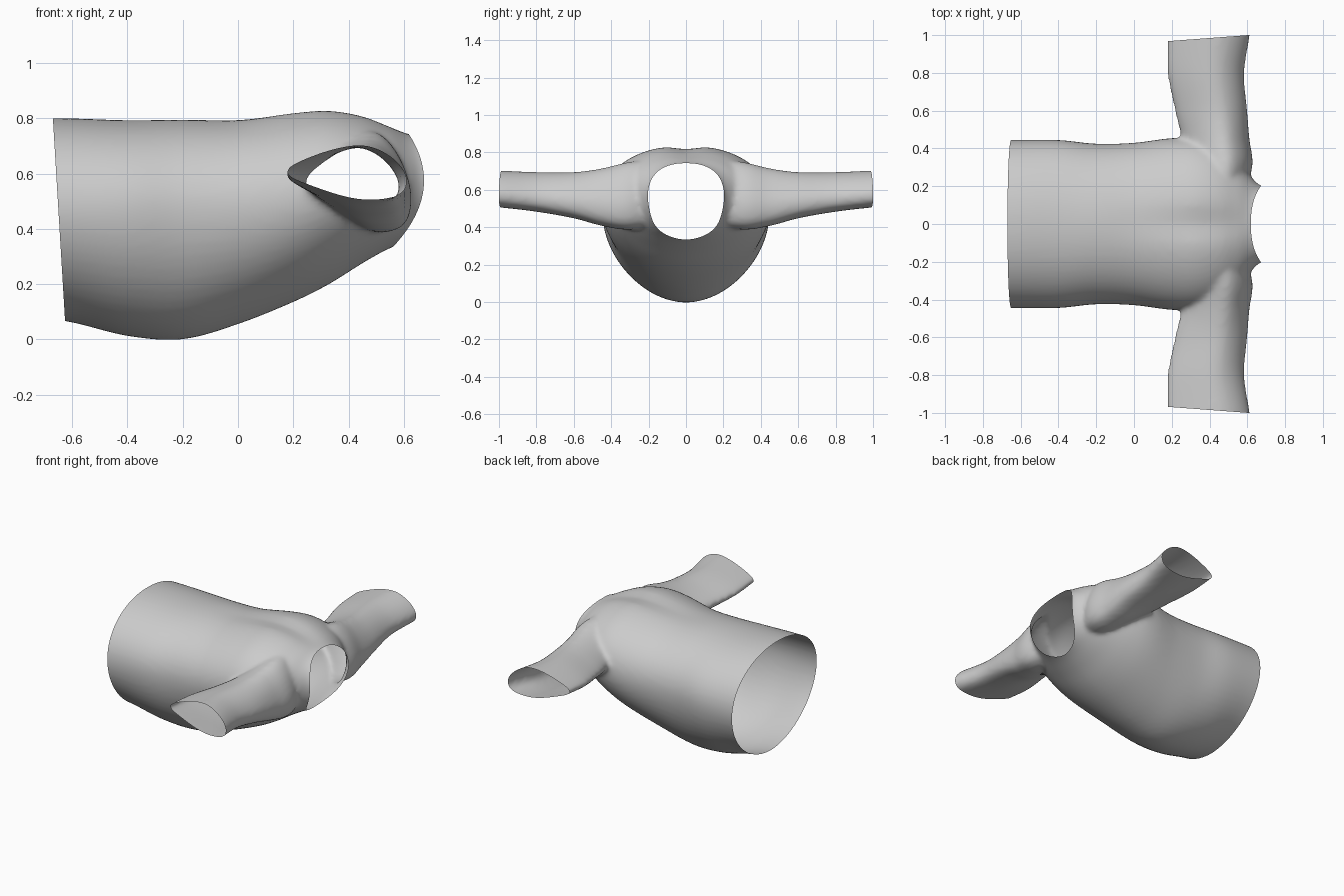
import bpy, bmesh, math

if "Cube" in bpy.data.objects:
    bpy.data.objects.remove(bpy.data.objects["Cube"])


def catmull(rows, steps, closed=False):
    """Smoothly resample a list of equal-length tuples."""
    n, out = len(rows), []
    for i in range(n if closed else n - 1):
        idx = [(i + k) % n if closed else min(max(i + k, 0), n - 1) for k in (-1, 0, 1, 2)]
        a, b, c, d = (rows[k] for k in idx)
        for s in range(steps):
            t = s / steps
            out.append(tuple(
                0.5 * (2 * q + (r - p) * t + (2 * p - 5 * q + 4 * r - w) * t * t
                       + (3 * q - p - 3 * r + w) * t ** 3)
                for p, q, r, w in zip(a, b, c, d)))
    if not closed:
        out.append(tuple(rows[-1]))
    return out


def loft(bm, rings):
    """Closed tube through the rings, with end caps."""
    vr = [[bm.verts.new(p) for p in ring] for ring in rings]
    n = len(vr[0])
    faces = [bm.faces.new((a[i], a[(i + 1) % n], b[(i + 1) % n], b[i]))
             for a, b in zip(vr, vr[1:]) for i in range(n)]
    faces += [bm.faces.new(vr[0][::-1]), bm.faces.new(vr[-1])]
    bmesh.ops.recalc_face_normals(bm, faces=faces)


# Torso sections: x, half width, bottom z, top z, z of widest point, centre dent
torso = [
    (-0.85, 0.445, 0.09, 0.80, 0.47, 0.0),
    (-0.62, 0.445, 0.065, 0.80, 0.47, 0.0),
    (-0.40, 0.445, 0.012, 0.793, 0.47, 0.0),
    (-0.20, 0.425, 0.0, 0.795, 0.47, 0.0),
    (0.00, 0.43, 0.055, 0.798, 0.48, 0.005),
    (0.20, 0.455, 0.135, 0.828, 0.51, 0.015),
    (0.33, 0.45, 0.20, 0.838, 0.54, 0.022),
    (0.45, 0.41, 0.275, 0.818, 0.56, 0.02),
    (0.55, 0.335, 0.33, 0.777, 0.57, 0.01),
    (0.62, 0.25, 0.35, 0.742, 0.57, 0.0),
    (0.68, 0.20, 0.35, 0.738, 0.57, 0.0),
    (0.80, 0.19, 0.35, 0.738, 0.57, 0.0),
]


def torso_ring(x, hw, z0, z1, zc, dent, n=64):
    ring = []
    for i in range(n):
        a = 2 * math.pi * i / n
        c, s = math.cos(a), math.sin(a)
        e = 2 / (2.1 if s > 0 else 1.9)
        y = hw * math.copysign(abs(c) ** e, c)
        h = abs(s) ** e
        z = zc + (z1 - zc) * h if s > 0 else zc - (zc - z0) * h
        if s > 0:
            z -= dent * math.exp(-(y / 0.08) ** 2)
        ring.append((x, y, z))
    return ring


# Sleeve sections: y, x min, x max, z min, z max
sleeve = [
    (0.10, 0.26, 0.56, 0.42, 0.77),
    (0.30, 0.26, 0.625, 0.39, 0.75),
    (0.45, 0.25, 0.61, 0.41, 0.715),
    (0.60, 0.215, 0.598, 0.45, 0.695),
    (0.80, 0.175, 0.582, 0.485, 0.695),
    (1.00, 0.175, 0.612, 0.508, 0.703),
    (1.10, 0.175, 0.62, 0.515, 0.705),
]
# Tilted leaf-shaped sleeve profile inside a unit box
profile = catmull([(0, .52), (.28, .85), (.62, 1), (.86, .8), (1, .4),
                   (.93, .07), (.62, 0), (.26, .22)], 6, True)


def solid(name, rings):
    bm = bmesh.new()
    loft(bm, rings)
    me = bpy.data.meshes.new(name)
    bm.to_mesh(me)
    bm.free()
    ob = bpy.data.objects.new(name, me)
    bpy.context.collection.objects.link(ob)
    return ob


shirt = solid("shirt", [torso_ring(*r) for r in catmull(torso, 5)])
sleeves = [solid("sleeve", [[(x0 + u * (x1 - x0), side * y, z0 + v * (z1 - z0)) for u, v in profile]
                            for y, x0, x1, z0, z1 in catmull(sleeve, 6)])
           for side in (1, -1)]

# Merge and blend the parts into one skin
for s in sleeves:
    m = shirt.modifiers.new("join", 'BOOLEAN')
    m.operation, m.solver, m.object = 'UNION', 'EXACT', s
m = shirt.modifiers.new("remesh", 'REMESH')
m.mode, m.voxel_size = 'VOXEL', 0.014
m = shirt.modifiers.new("blend", 'SMOOTH')
m.factor, m.iterations = 0.5, 8
dg = bpy.context.evaluated_depsgraph_get()
skin = bpy.data.meshes.new_from_object(shirt.evaluated_get(dg))
shirt.modifiers.clear()
shirt.data = skin
for s in sleeves:
    bpy.data.objects.remove(s)

bm = bmesh.new()
bm.from_mesh(skin)


def trim(axis, offset, sign):
    """Cut the skin open along a curved rim: shear, bisect flat, shear back."""
    shift = {}
    for v in bm.verts:
        v.co[axis] -= offset(v.co)
    no = [0, 0, 0]
    no[axis] = sign
    bmesh.ops.bisect_plane(bm, geom=bm.verts[:] + bm.edges[:] + bm.faces[:], dist=1e-5,
                           plane_co=(0, 0, 0), plane_no=no, clear_outer=True)
    for v in bm.verts:
        v.co[axis] += offset(v.co)


# Hem, curved neckline and cuffs
trim(0, lambda c: -0.622 - 0.06 * c.z, -1)
trim(0, lambda c: 0.575 + 0.388 * (c.z - 0.35) - 1.946 * (c.z - 0.35) * (c.z - 0.6), 1)
for side in (1, -1):
    trim(1, lambda c: side * (0.968 + 0.075 * (c.x - 0.18)), side)

for f in bm.faces:
    f.smooth = True
bm.to_mesh(skin)
bm.free()
